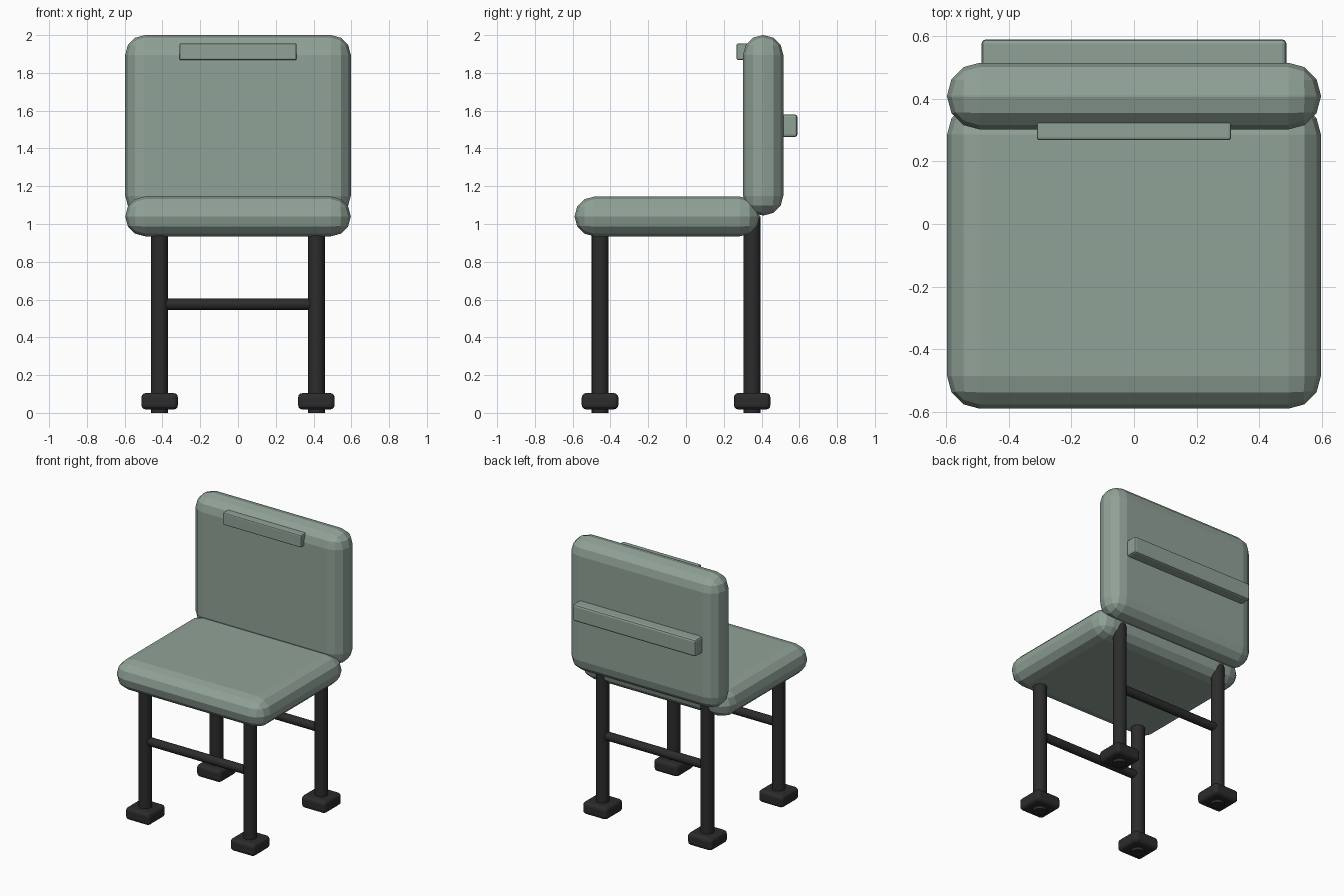
import bpy
from math import pi

cube = bpy.data.objects.get("Cube")
if cube:
    bpy.data.objects.remove(cube, do_unlink=True)


def material(name, rgb):
    mat = bpy.data.materials.new(name)
    mat.use_nodes = True
    color = (*rgb, 1)
    mat.diffuse_color = color
    mat.node_tree.nodes["Principled BSDF"].inputs["Base Color"].default_value = color
    return mat


green = material("sage_green", (0.28, 0.36, 0.31))
black = material("soft_black", (0.025, 0.025, 0.026))


def box(name, low, high, bevel, segments, mat):
    """Rounded box between two corners."""
    center = [(a + b) / 2 for a, b in zip(low, high)]
    bpy.ops.mesh.primitive_cube_add(size=1, location=center)
    ob = bpy.context.object
    ob.name = name
    ob.scale = [b - a for a, b in zip(low, high)]
    bpy.ops.object.transform_apply(location=False, rotation=False, scale=True)
    mod = ob.modifiers.new("rounding", "BEVEL")
    mod.width, mod.segments = bevel, segments
    mod.limit_method = "NONE"
    ob.data.materials.append(mat)
    return ob


def rod(name, radius, length, location, rotation=(0, 0, 0)):
    bpy.ops.mesh.primitive_cylinder_add(vertices=16, radius=radius, depth=length,
                                        location=location, rotation=rotation)
    ob = bpy.context.object
    ob.name = name
    ob.data.materials.append(black)
    bpy.ops.object.shade_smooth_by_angle(angle=pi / 6)
    return ob


# Cushions
box("seat", (-0.597, -0.59, 0.935), (0.597, 0.39, 1.145), 0.104, 3, green)
box("backrest", (-0.597, 0.302, 1.045), (0.597, 0.515, 2.0), 0.104, 3, green)

# Trim strips on the front and rear of the backrest
box("head_strip", (-0.31, 0.268, 1.868), (0.31, 0.33, 1.956), 0.008, 2, green)
box("rear_bar", (-0.487, 0.49, 1.46), (0.487, 0.59, 1.58), 0.014, 2, green)

# Legs, feet and crossbars
LEG_X = 0.415
for end, y in (("front", -0.455), ("rear", 0.35)):
    for side, x in (("left", LEG_X), ("right", -LEG_X)):
        rod(f"{end}_{side}_leg", 0.045, 1.04, (x, y, 0.52))
        box(f"{end}_{side}_foot", (x - 0.097, y - 0.097, 0.018),
            (x + 0.097, y + 0.097, 0.105), 0.024, 3, black)
    rod(f"{end}_crossbar", 0.03, 2 * LEG_X - 0.06, (0, y, 0.575), (0, pi / 2, 0))
